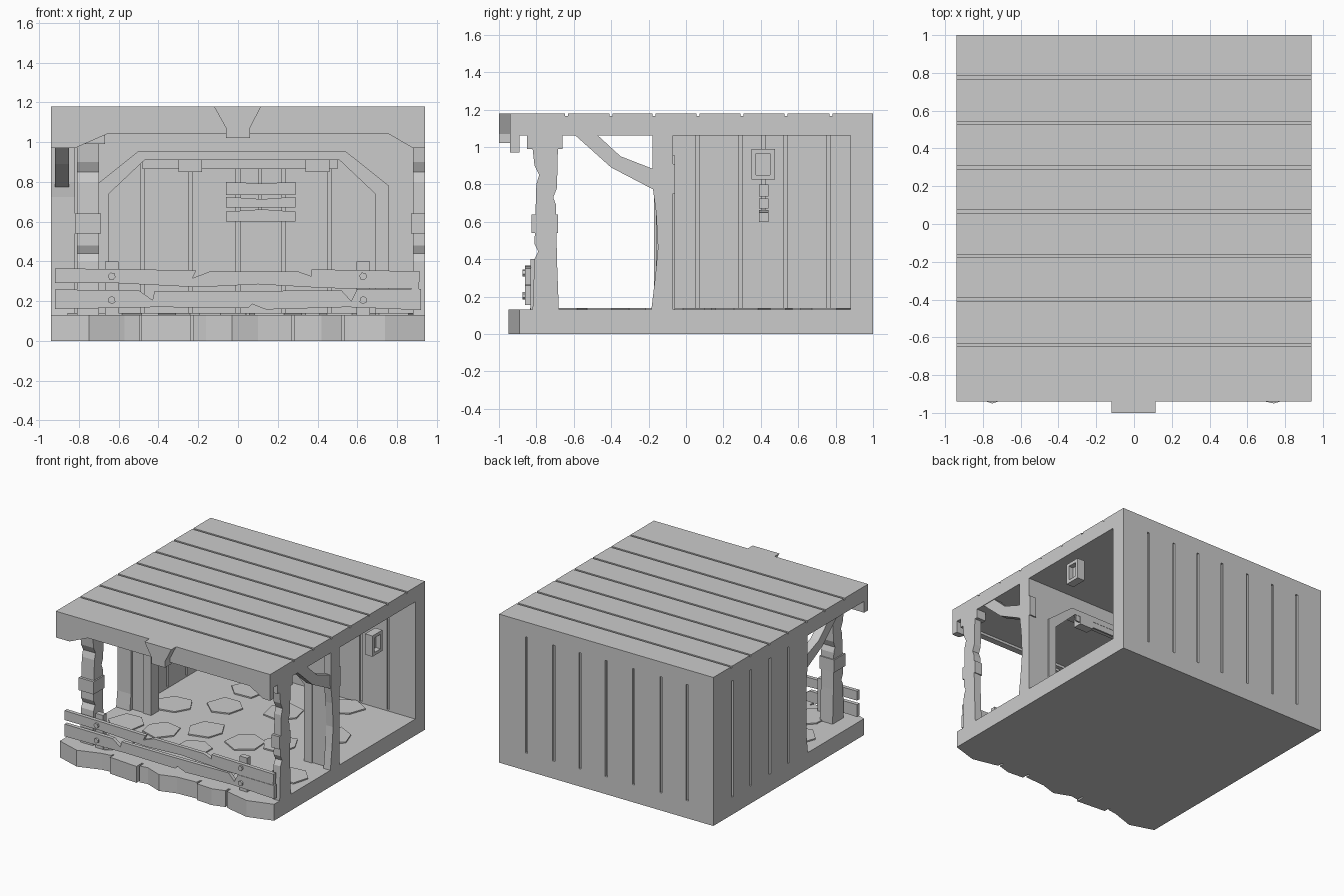
import bpy, bmesh, math, random
from mathutils import Vector

random.seed(4)
cube = bpy.data.objects.get("Cube")
if cube:
    bpy.data.objects.remove(cube, do_unlink=True)

grey = bpy.data.materials.new("plain_grey")
grey.use_nodes = True
grey.diffuse_color = (0.6, 0.6, 0.6, 1)
grey.node_tree.nodes["Principled BSDF"].inputs["Base Color"].default_value = (0.6, 0.6, 0.6, 1)


def prism(name, pts, axis, lo, hi):
    """Extrude a 2D outline along an axis: x takes (y, z), y takes (x, z), z takes (x, y)."""
    place = {"x": lambda a, b, t: (t, a, b),
             "y": lambda a, b, t: (a, t, b),
             "z": lambda a, b, t: (a, b, t)}[axis]
    bm = bmesh.new()
    face = bm.faces.new([bm.verts.new(place(a, b, lo)) for a, b in pts])
    new = bmesh.ops.extrude_face_region(bm, geom=[face])["geom"]
    shift = Vector(place(0, 0, hi - lo))
    bmesh.ops.translate(bm, vec=shift, verts=[g for g in new if isinstance(g, bmesh.types.BMVert)])
    bmesh.ops.recalc_face_normals(bm, faces=bm.faces)
    mesh = bpy.data.meshes.new(name)
    bm.to_mesh(mesh)
    bm.free()
    mesh.materials.append(grey)
    obj = bpy.data.objects.new(name, mesh)
    bpy.context.collection.objects.link(obj)
    return obj


def box(name, x0, x1, y0, y1, z0, z1):
    return prism(name, [(x0, y0), (x1, y0), (x1, y1), (x0, y1)], "z", z0, z1)


def cut(obj, cutters):
    for c in cutters:
        c.hide_render = True
        c.hide_set(True)
        c.display_type = "WIRE"
        mod = obj.modifiers.new("cut", "BOOLEAN")
        mod.operation = "DIFFERENCE"
        mod.solver = "EXACT"
        mod.object = c


def ngon(x, y, r, n, jitter=0.0):
    turn = random.random()
    return [(x + r * random.uniform(1 - jitter, 1 + jitter) * math.cos(turn + math.tau * i / n),
             y + r * random.uniform(1 - jitter, 1 + jitter) * math.sin(turn + math.tau * i / n))
            for i in range(n)]


W, FLOOR, CEIL = 0.94, 0.13, 1.06

# Floor slab with a broken stone front edge
box("floor", -W, W, -0.86, 1, 0, FLOOR)
stones = [
    [(-0.94, -0.89), (-0.75, -0.95), (-0.57, -0.89), (-0.495, -0.88)],
    [(-0.485, -0.91), (-0.24, -0.93)],
    [(-0.225, -0.91), (-0.16, -0.9), (-0.03, -0.95), (0.1, -0.91), (0.27, -0.9)],
    [(0.285, -0.92), (0.42, -0.93), (0.52, -0.9)],
    [(0.535, -0.9), (0.56, -0.91), (0.74, -0.95), (0.94, -0.89)],
]
for front in stones:
    prism("edge_stone", front + [(front[-1][0], -0.85), (front[0][0], -0.85)], "z", 0, FLOOR)

# Scattered paving slabs
paving = [(-.29, .27), (-.18, -.14), (.17, -.15), (-.44, -.33), (-.08, -.45), (.39, -.03),
          (.2, -.62), (.76, -.42), (-.32, .6), (.41, .75), (-.72, -.36), (.62, .3),
          (-.6, -.68), (.55, -.66), (.1, .42), (-.62, .08)]
for x, y in paving:
    prism("paving_slab", ngon(x, y, 0.14, 6, 0.14), "z", FLOOR - 0.01, FLOOR + 0.01)

# Roof slab and roof boards
box("roof_slab", -W, W, -W, 1, CEIL, 1.165)
edges = [-0.94, -0.64, -0.40, -0.17, 0.065, 0.30, 0.535, 0.775, 1.0]
for a, b in zip(edges, edges[1:]):
    box("roof_board", -W, W, a + (0.008 if a > -0.9 else 0), b - (0.008 if b < 1 else 0), 1.16, 1.178)

# Front fascia with dropped corners and a central keystone
prism("roof_fascia", [(-W, 1.07), (-W, 0.97), (-0.82, 0.97), (-0.66, 1.04), (0.76, 1.04),
                      (0.88, 0.97), (W, 0.97), (W, 1.07)], "y", -W, -0.89)
prism("keystone", [(-0.12, 1.178), (-0.06, 1.07), (-0.06, 1.02), (0.06, 1.02),
                   (0.06, 1.07), (0.115, 1.178)], "y", -1, -0.92)

# Back and side walls with board grooves on both faces
back = box("back_wall", -W, W, 0.88, 1, FLOOR, CEIL)
side = box("side_wall", -W, -0.82, -0.17, 0.88, FLOOR, CEIL)
groove_z = (FLOOR + 0.01, CEIL + 0.1)
cut(back, [box("groove_cutter", x - 0.01, x + 0.01, y, y + 0.05, *groove_z)
           for x in (-0.71, -0.48, -0.24, 0, 0.23, 0.46, 0.70) for y in (0.845, 0.985)])
cut(side, [box("groove_cutter", x, x + 0.05, y - 0.01, y + 0.01, *groove_z)
           for y in (0.06, 0.29, 0.53, 0.76) for x in (-0.975, -0.835)])


# Partition with a chamfered doorway and a raised frame
def arch(hw, shoulder, top, inset):
    return [(-hw, FLOOR), (-hw, shoulder), (-hw + inset, top),
            (hw - inset, top), (hw, shoulder), (hw, FLOOR)]


outer = [(x + 0.02, z) for x, z in arch(0.74, 0.78, 0.955, 0.22)]
inner = [(x + 0.02, z) for x, z in arch(0.67, 0.74, 0.91, 0.18)]
prism("partition", [(-W, FLOOR), (-W, CEIL), (0.92, CEIL), (0.92, FLOOR)] + outer[::-1],
      "y", -0.15, -0.07)
prism("door_frame", outer + inner[::-1], "y", -0.16, -0.06)
box("lintel", -0.48, 0.50, -0.075, -0.062, 0.865, 0.95)
for x in (-0.24, 0.40):
    box("lintel_block", x - 0.06, x + 0.06, -0.13, -0.06, 0.85, 0.92)

# Bowed side posts, roof braces and their seats
bow = [(-0.185, FLOOR), (-0.165, 0.3), (-0.15, 0.46), (-0.16, 0.65), (-0.18, 0.8),
       (-0.18, CEIL), (-0.07, CEIL), (-0.07, FLOOR)]
brace = [(-0.59, CEIL), (-0.4, 0.89), (-0.17, 0.77), (-0.17, 0.88), (-0.35, 0.95), (-0.47, CEIL)]
for x0, x1 in ((-W, -0.82), (0.88, W)):
    prism("bowed_post", bow, "x", x0, x1)
    prism("roof_brace", brace, "x", max(x0, -0.92), min(x1, 0.935) if x0 > 0 else -0.85)
    box("brace_seat", x0, x1, -0.15, -0.06, 0.75, 0.91)

# Weathered front posts with caps and bands
post = [(-0.82, FLOOR), (-0.81, 0.4), (-0.79, 0.44), (-0.81, 0.48), (-0.8, 0.8), (-0.785, 0.85),
        (-0.81, 0.9), (-0.82, 0.99), (-0.685, 0.99), (-0.69, 0.78), (-0.71, 0.73),
        (-0.695, 0.69), (-0.69, 0.4), (-0.68, FLOOR)]
for x0, x1 in ((-0.82, -0.69), (0.87, W)):
    right = x1 > 0
    prism("front_post", post, "x", x0 + 0.01, x1 if right else x1 - 0.01)
    box("post_cap", x0 - 0.01, x1 if right else x1 + 0.02, -0.85, -0.66, 0.99, CEIL)
    box("post_band", x0, x1, -0.825, -0.685, 0.54, 0.64)

# Broken front rails, stakes and bolts
upper = [(-0.92, 0.29), (-0.6, 0.29), (-0.2, 0.27), (0.1, 0.285), (0.45, 0.265), (0.91, 0.262),
         (0.915, 0.35), (0.37, 0.36), (0.37, 0.325), (0.3, 0.35), (-0.14, 0.35),
         (-0.23, 0.315), (-0.21, 0.355), (-0.92, 0.365)]
lower = [(-0.92, 0.16), (-0.4, 0.17), (0.05, 0.165), (0.07, 0.185), (0.14, 0.158), (0.55, 0.17),
         (0.92, 0.155), (0.92, 0.26), (0.6, 0.262), (0.57, 0.2), (0.52, 0.255), (0, 0.25),
         (-0.42, 0.25), (-0.43, 0.205), (-0.5, 0.255), (-0.92, 0.258)]
prism("upper_rail", upper, "y", -0.86, -0.83)
prism("lower_rail", lower, "y", -0.86, -0.83)
for x in (-0.635, 0.63):
    box("rail_stake", x - 0.033, x + 0.033, -0.832, -0.79, FLOOR, 0.4)
    for z in (0.205, 0.325):
        prism("bolt", ngon(x, z, 0.02, 6), "y", -0.875, -0.855)

# Hanging sign of three boards
for z0, z1, sag in ((0.60, 0.65, 0.012), (0.67, 0.725, -0.012), (0.735, 0.8, -0.008)):
    prism("sign_board", [(-0.06, z0), (0.29, z0), (0.29, z1), (0.12, z1 + sag), (-0.06, z1)],
          "y", 0.39, 0.44)
box("sign_rod", 0.1, 0.12, 0.405, 0.425, 0.6, CEIL)

# Box lamp with a recessed face
lamp = box("box_lamp", 0.87, 0.935, 0.35, 0.475, 0.825, 0.99)
cut(lamp, [box("lamp_cutter", 0.895, 0.96, 0.375, 0.45, 0.85, 0.965)])
